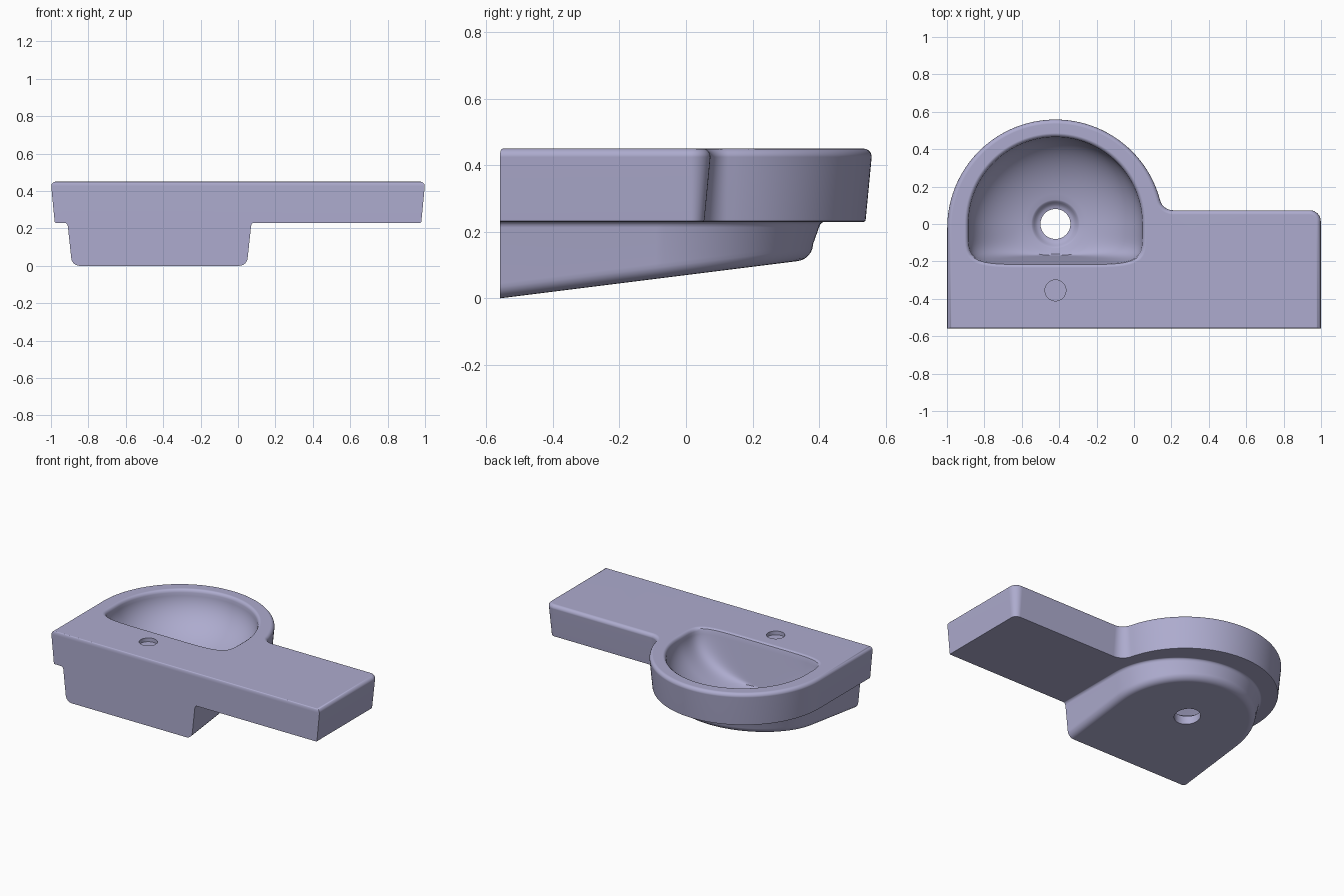
import bpy, bmesh, math
from math import sin, cos, pi, sqrt, atan2

if "Cube" in bpy.data.objects:
    bpy.data.objects.remove(bpy.data.objects["Cube"])

FRONT = -0.56
CX = -0.42

mat = bpy.data.materials.new("lavender grey ceramic")
mat.diffuse_color = (0.42, 0.41, 0.62, 1)
mat.use_nodes = True
mat.node_tree.nodes["Principled BSDF"].inputs["Base Color"].default_value = mat.diffuse_color


def arc(x, y, r, a0, a1, n):
    return [(x + r * cos(a0 + (a1 - a0) * i / n), y + r * sin(a0 + (a1 - a0) * i / n))
            for i in range(n + 1)]


def loft(name, rings):
    """Closed solid through rings of equal point count, capped at both ends."""
    bm = bmesh.new()
    vs = [[bm.verts.new(p) for p in ring] for ring in rings]
    n = len(vs[0])
    for lo, hi in zip(vs, vs[1:]):
        for i in range(n):
            j = (i + 1) % n
            bm.faces.new((lo[i], lo[j], hi[j], hi[i]))
    bm.faces.new(vs[0][::-1])
    bm.faces.new(vs[-1])
    bmesh.ops.recalc_face_normals(bm, faces=bm.faces)
    me = bpy.data.meshes.new(name)
    bm.to_mesh(me)
    bm.free()
    ob = bpy.data.objects.new(name, me)
    bpy.context.collection.objects.link(ob)
    me.materials.append(mat)
    return ob


def combine(target, other, op):
    m = target.modifiers.new(op, 'BOOLEAN')
    m.operation, m.solver, m.object = op, 'EXACT', other
    bpy.ops.object.select_all(action='DESELECT')
    bpy.context.view_layer.objects.active = target
    target.select_set(True)
    bpy.ops.object.modifier_apply(modifier=m.name)
    bpy.data.objects.remove(other, do_unlink=True)


def slab_outline(d, front=0.0):
    """Plan of basin rim plus side shelf, inset by d everywhere but the front."""
    R, cy, back, f, c = 0.58, -0.02, 0.075, 0.07, 0.06
    fy = back + f
    fx = CX + sqrt((R + f) ** 2 - (fy - cy) ** 2)
    a = atan2(fy - cy, fx - CX)
    pts = [(-1 + d, FRONT + front), (1 - d, FRONT + front)]
    pts += arc(1 - c, back - c, c - d, 0, pi / 2, 8)
    pts += arc(fx, fy, f + d, -pi / 2, a - pi, 10)
    pts += arc(CX, cy, R - d, a, pi, 72)[1:]
    return pts


def body_outline(d):
    """Plan of the lower body: straight sides and a round back."""
    r = 0.49 - d
    return [(CX - r, FRONT), (CX + r, FRONT)] + arc(CX, -0.09, r, 0, pi, 64)


# rim and shelf slab, drafted sides with rounded top edge
levels = [(0.026, 0.23, 0), (0.021, 0.232, 0), (0.0195, 0.237, 0), (0.0015, 0.425, 0)]
for i in range(1, 6):
    t = pi / 2 * i / 5
    levels.append((0.0015 + 0.023 * (1 - cos(t)), 0.425 + 0.025 * sin(t), 0.008 * (1 - cos(t))))
basin = loft("washbasin", [[(x, y, z) for x, y in slab_outline(d, f)] for d, z, f in levels])

# lower body with sloping underside, rounded bottom and a small fillet under the slab
rings = []
for i in range(7):
    t = pi / 2 * i / 6
    d, h = 0.018 + 0.045 * (1 - sin(t)), 0.045 * (1 - cos(t))
    rings.append([(x, y, 0.125 * (y - FRONT) + h) for x, y in body_outline(d)])
for d, z in [(0.0, 0.213), (-0.003, 0.222), (-0.009, 0.228), (-0.018, 0.231), (-0.018, 0.25)]:
    rings.append([(x, y, z) for x, y in body_outline(d)])
combine(basin, loft("lower_body", rings), 'UNION')


def bowl_ring(a, b, z, n=128):
    """Round at the back with radius a, flattened towards the front at distance b."""
    b = min(a, b)
    p = 2 + 7 * (1 - b / a)
    out = []
    for i in range(n):
        t = 2 * pi * i / n
        c, s = cos(t), sin(t)
        r = a if s >= 0 else (abs(c / a) ** p + abs(s / b) ** p) ** (-1 / p)
        out.append((CX + r * c, r * s, z))
    return out


# bowl hollow with softened rim, drain recess and through hole
prof = [(0.488, 0.236, 0.47), (0.488, 0.236, 0.4505), (0.478, 0.225, 0.448),
        (0.470, 0.217, 0.442)]
phi_end = math.acos(0.13 / 0.465)
for i in range(19):
    t = phi_end * i / 18
    prof.append((0.465 * cos(t), 0.213 - 0.05 * sin(t), 0.43 - 0.29 * sin(t)))
prof += [(0.122, 1, 0.147), (0.114, 1, 0.138), (0.105, 1, 0.128), (0.094, 1, 0.121),
         (0.08, 1, 0.118), (0.08, 1, -0.1)]
combine(basin, loft("bowl_cutter", [bowl_ring(*q) for q in prof]), 'DIFFERENCE')

# shallow tap hole
tap = [[(x, y, z) for x, y in arc(CX, -0.355, 0.056, 0, 2 * pi, 48)[:-1]] for z in (0.425, 0.5)]
combine(basin, loft("tap_hole_cutter", tap), 'DIFFERENCE')

# smooth shading with crisp edges
bpy.ops.object.select_all(action='DESELECT')
bpy.context.view_layer.objects.active = basin
basin.select_set(True)
bpy.ops.object.shade_smooth_by_angle(angle=math.radians(32))
w = basin.modifiers.new("face weighted normals", 'WEIGHTED_NORMAL')
w.keep_sharp = True
